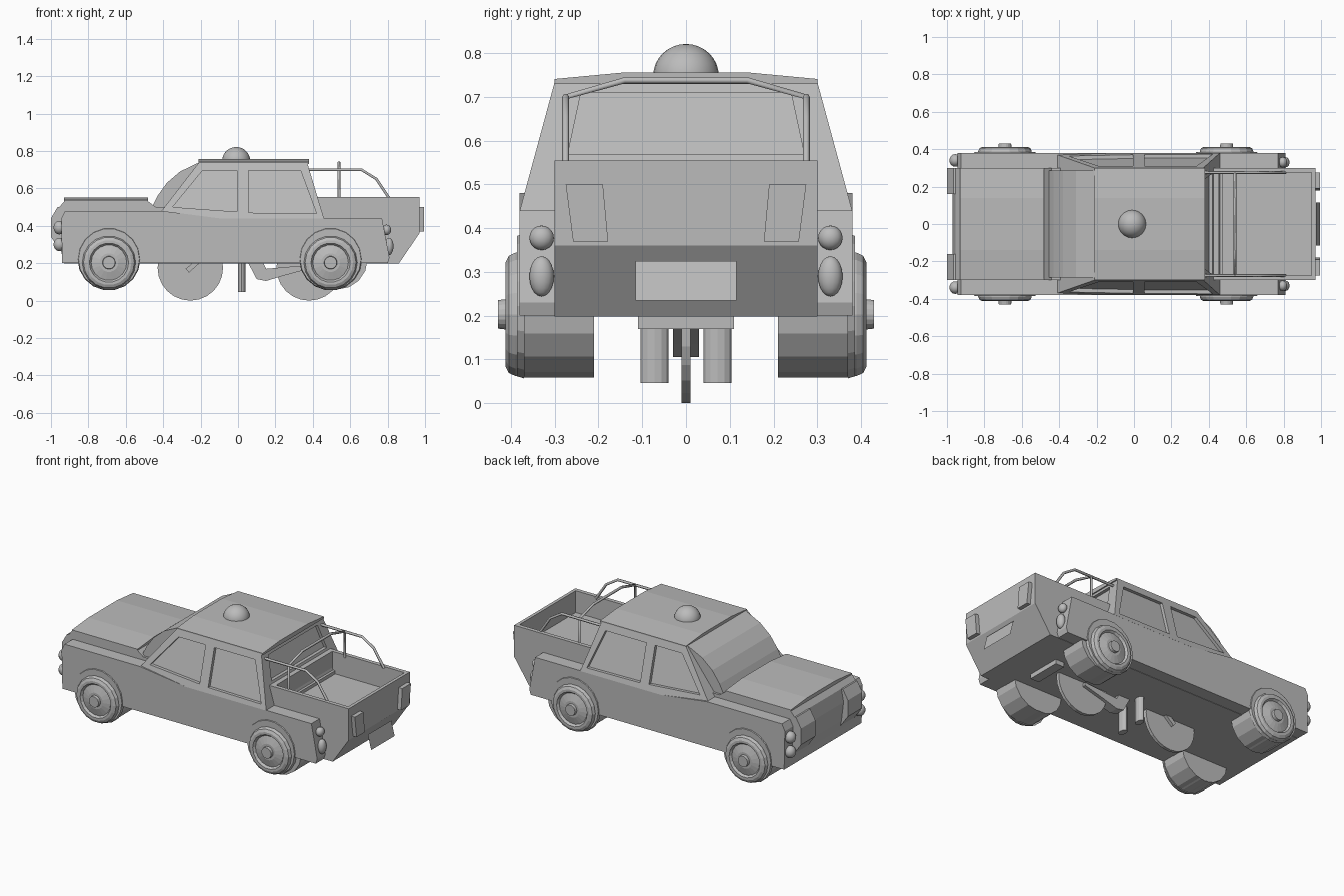
import bpy, bmesh, math
from mathutils import Matrix, Vector

if "Cube" in bpy.data.objects:
    bpy.data.objects.remove(bpy.data.objects["Cube"])

grey = bpy.data.materials.new("plain grey")
grey.diffuse_color = (0.5, 0.5, 0.5, 1)
grey.use_nodes = True
grey.node_tree.nodes["Principled BSDF"].inputs["Base Color"].default_value = grey.diffuse_color


def finish(name, bm, smooth=False):
    bmesh.ops.recalc_face_normals(bm, faces=bm.faces)
    me = bpy.data.meshes.new(name)
    bm.to_mesh(me)
    bm.free()
    me.materials.append(grey)
    for p in me.polygons:
        p.use_smooth = smooth
    ob = bpy.data.objects.new(name, me)
    bpy.context.collection.objects.link(ob)
    return ob


def prism(name, pts, lo, hi):
    """Extrude an (x, z) profile along y; lo and hi may be functions of z."""
    bm = bmesh.new()
    rows = []
    for end in (lo, hi):
        rows.append([bm.verts.new((x, end(z) if callable(end) else end, z)) for x, z in pts])
    bm.faces.new(rows[0])
    bm.faces.new(rows[1][::-1])
    n = len(pts)
    for i in range(n):
        j = (i + 1) % n
        bm.faces.new((rows[0][i], rows[0][j], rows[1][j], rows[1][i]))
    return finish(name, bm)


def slab(name, pts, x0, x1):
    """Extrude a (y, z) section along x."""
    ob = prism(name, pts, x0, x1)
    for v in ob.data.vertices:
        v.co = (v.co.y, v.co.x, v.co.z)
    ob.data.flip_normals()
    return ob


def box(name, x0, x1, y0, y1, z0, z1):
    return prism(name, [(x0, z0), (x1, z0), (x1, z1), (x0, z1)], y0, y1)


def lathe(name, x, z, side, rings, n):
    """Turned part around y; rings are (distance from centreline, radius)."""
    bm = bmesh.new()
    loops = [[bm.verts.new((x + r * math.cos(2 * math.pi * i / n), side * y,
                            z + r * math.sin(2 * math.pi * i / n))) for i in range(n)]
             for y, r in rings]
    for a, b in zip(loops, loops[1:]):
        for i in range(n):
            j = (i + 1) % n
            bm.faces.new((a[i], a[j], b[j], b[i]))
    bm.faces.new(loops[0])
    bm.faces.new(loops[-1])
    return finish(name, bm)


def ball(name, loc, size, smooth=True, u=14, v=10):
    bm = bmesh.new()
    bmesh.ops.create_uvsphere(bm, u_segments=u, v_segments=v, radius=1)
    bmesh.ops.transform(bm, verts=bm.verts, matrix=Matrix.Translation(loc) @ Matrix.Diagonal((*size, 1)))
    return finish(name, bm, smooth)


def tube(name, pts, r=0.008):
    cu = bpy.data.curves.new(name, 'CURVE')
    cu.dimensions = '3D'
    cu.bevel_depth = r
    cu.bevel_resolution = 1
    cu.use_fill_caps = True
    sp = cu.splines.new('POLY')
    sp.points.add(len(pts) - 1)
    for p, c in zip(sp.points, pts):
        p.co = (*c, 1)
    cu.materials.append(grey)
    ob = bpy.data.objects.new(name, cu)
    bpy.context.collection.objects.link(ob)


def cut(target, cutter):
    m = target.modifiers.new("cut", 'BOOLEAN')
    m.operation = 'DIFFERENCE'
    m.solver = 'EXACT'
    m.object = cutter
    cutter.hide_render = True
    cutter.hide_viewport = True


def cabin_y(z, inset=0.0):
    return 0.38 - 0.08 * (z - 0.44) / 0.295 - inset


# Wide lower body with fenders
prism("lower_body", [(-.94, .2), (-.945, .44), (-.925, .48), (-.41, .48), (-.1, .44),
                     (.77, .44), (.81, .23), (.8, .2)], -.38, .38)

# Narrow centre body: nose, hood base and cargo bed
centre = prism("centre_body", [(-.93, .198), (-.955, .3), (-.97, .42), (-.955, .5), (-.93, .53),
                               (-.48, .53), (-.44, .5), (.42, .5), (.42, .555), (.97, .555),
                               (.97, .36), (.885, .235), (.86, .198)], -.3, .3)
cut(centre, box("bed_cutter", .455, .95, -.275, .275, .42, .7))
lower = bpy.data.objects["lower_body"]
cut(lower, box("bed_floor_cutter", .475, .95, -.275, .275, .42, .7))
slab("hood", [(-.3, .525), (.3, .525), (.3, .537), (.14, .552), (-.14, .552), (-.3, .537)], -.93, -.48)

# Cabin with recessed windows
cabin = prism("cabin", [(-.41, .478), (-.1, .438), (.46, .438), (.37, .737), (-.21, .737)],
              lambda z: -cabin_y(z), cabin_y)
windows = {"front_window": [(-.35, .5), (-.19, .695), (-.005, .695), (-.005, .475)],
           "rear_window": [(.055, .47), (.055, .695), (.335, .695), (.42, .465)]}
for name, pts in windows.items():
    for s in (-1, 1):
        cut(cabin, prism(name + "_cutter", pts, lambda z: s * cabin_y(z, .02),
                         lambda z: s * cabin_y(z, -.05)))
back = slab("back_window_cutter", [(-.27, .57), (.27, .57), (.24, .71), (-.24, .71)], -.02, .1)
for v in back.data.vertices:
    v.co.x += .46 - .09 * (v.co.z - .438) / .299
cut(cabin, back)
slab("roof", [(-.3, .73), (.3, .73), (.3, .741), (.14, .756), (-.14, .756), (-.3, .741)], -.21, .38)
prism("curved_windshield", [(-.46, .5), (-.43, .56), (-.38, .63), (-.31, .69), (-.21, .738),
                            (-.1, .738), (-.1, .5)], -.285, .285)
ball("beacon", (-.01, 0, .748), (.075, .075, .073), u=24, v=16)

# Cargo hoop and plate
tube("cargo_hoop", [(.54, -.275, .54), (.54, -.275, .7), (.54, -.14, .738), (.54, .14, .738),
                    (.54, .275, .7), (.54, .275, .54)])
bm = bmesh.new()
bm.faces.new([bm.verts.new(c) for c in ((.972, -.115, .325), (.995, -.115, .235),
                                        (.995, .115, .235), (.972, .115, .325))])
finish("rear_plate", bm)
box("rear_hanger", .6, .66, -.11, .11, .17, .205)

# Parts on both sides
for s, side in ((-1, "right"), (1, "left")):
    tube(side + "_bed_rail", [(.37, s * .275, .7), (.66, s * .275, .7), (.74, s * .275, .65),
                              (.81, s * .275, .545)])
    slab(side + "_tail_light", [(s * .19, .5), (s * .275, .5), (s * .258, .37), (s * .178, .37)],
         .965, .995)
    for z in (.39, .3):
        ball(side + "_headlight", (-.955, s * .34, z), (.032, .034, .036))
    ball(side + "_upper_rear_lamp", (.795, s * .33, .378), (.024, .028, .028))
    ball(side + "_lower_rear_lamp", (.808, s * .33, .29), (.024, .028, .046))
    prism(side + "_nose_pod", [(-.95, .27), (-1.0, .34), (-1.0, .44), (-.965, .5), (-.94, .5)],
          s * .16, s * .3)
    # Wheels with inner tyre and flared arch
    for x, shift in ((-.69, 0), (.495, .035)):
        lathe(side + "_tyre", x, .203, s,
              [(.21, .143), (.39, .143), (.405, .136), (.413, .12), (.413, .105), (.4, .095),
               (.413, .05), (.413, .035), (.43, .033)], 18)
        lathe(side + "_inner_tyre", x + shift, .222, s, [(.21, .163), (.37, .163)], 16)
        lathe(side + "_arch_flare", x, .222, s, [(.37, .168), (.386, .163)], 18)
    # Support legs under the floor
    lathe(side + "_leg", 0, 0, 1, [(-.078, 1), (.078, 1)], 12)
    leg = bpy.context.collection.objects[-1]
    leg.data.transform(Matrix.Translation((.02, s * .072, .124))
                       @ Matrix.Diagonal((.02, .032, 1, 1)) @ Matrix.Rotation(math.pi / 2, 4, 'X'))

# Thin discs and linkage beneath the floor
for x in (-.255, .38):
    lathe("under_disc", x, .175, 1, [(-.01, .175), (.01, .175)], 24)
prism("disc_fork", [(-.28, .17), (-.262, .15), (-.2, .205), (-.22, .22)], -.03, .03)
prism("swing_arm", [(.05, .21), (.1, .115), (.15, .105), (.25, .135), (.38, .17), (.38, .19),
                    (.15, .17), (.13, .21)], -.03, .03)
